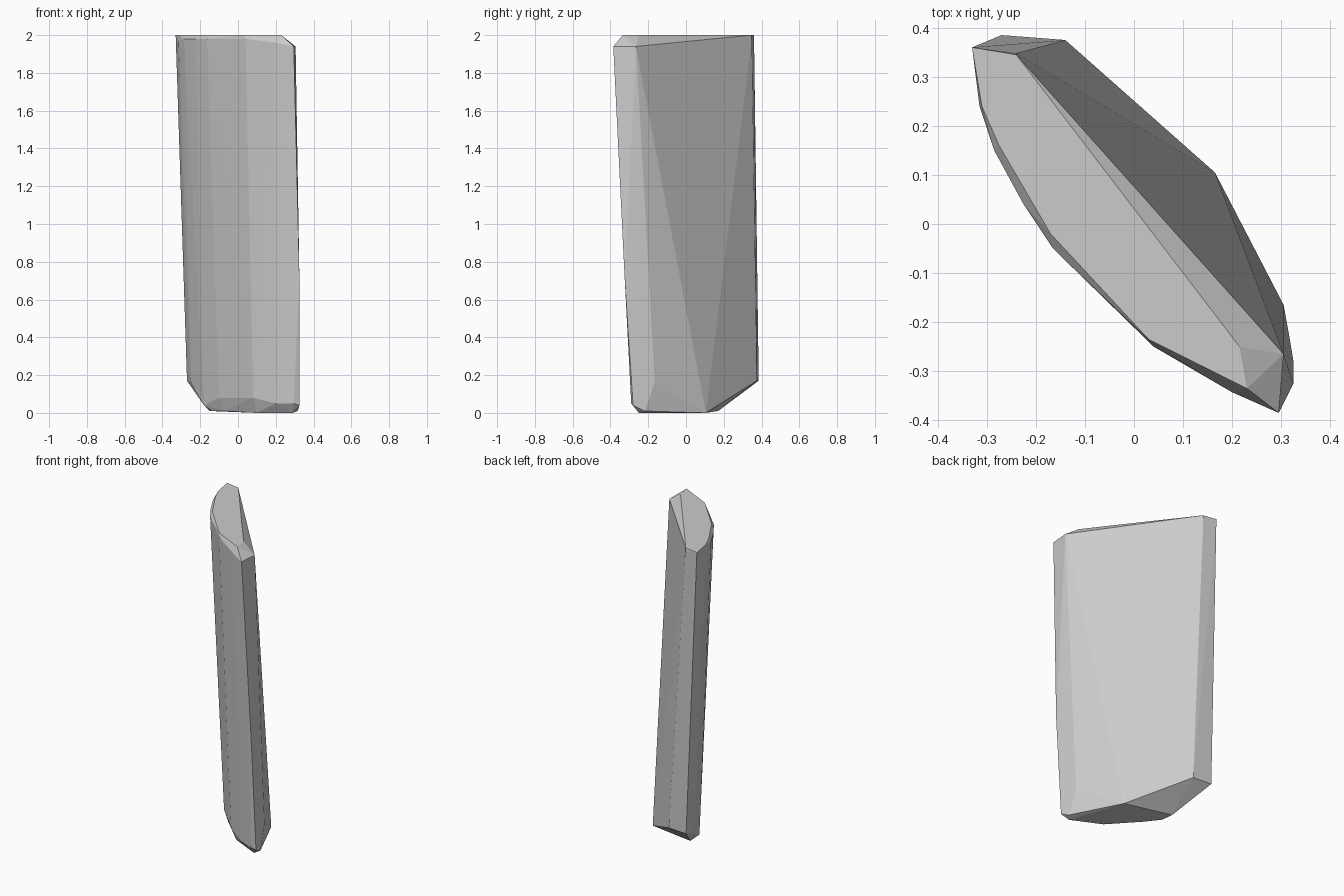
import bpy, bmesh

if "Cube" in bpy.data.objects:
    bpy.data.objects.remove(bpy.data.objects["Cube"])

# Cross-section outlines of the leaning slab, from top to bottom
crown = [(-.33, .36, 2), (-.31, .24, 2), (-.275, .16, 2), (-.17, -.02, 2),
         (.03, -.235, 2), (.23, -.335, 2), (.215, -.25, 2), (-.24, .345, 2)]
shoulder = [(-.315, .24, 1.97), (-.285, .15, 1.98), (-.225, .04, 1.98),
            (-.165, -.05, 1.98), (.04, -.25, 1.98), (.2, -.343, 1.96),
            (.295, -.385, 1.94), (.305, -.265, 1.94), (-.24, .348, 1.98)]
waist = [(.325, -.325, .72)]
lower_rim = [(-.27, .385, .17), (-.14, .375, .17), (.305, -.165, .16),
             (.325, -.28, .04), (.295, -.29, .05), (.2, -.25, .05),
             (.08, -.185, .08), (-.1, .0, .08), (-.18, .12, .04),
             (-.25, .27, .17)]
foot = [(.165, .105, 0), (-.15, .17, .01), (-.14, .09, .01), (-.07, .0, .01),
        (.1, -.16, 0), (.29, -.25, 0), (.315, -.22, .01)]

# Faceted body wrapped around the outlines
bm = bmesh.new()
for ring in (crown, shoulder, waist, lower_rim, foot):
    for co in ring:
        bm.verts.new(co)
result = bmesh.ops.convex_hull(bm, input=bm.verts[:])
loose = {g for g in result["geom_interior"] + result["geom_unused"]
         if isinstance(g, bmesh.types.BMVert)}
bmesh.ops.delete(bm, geom=list(loose), context='VERTS')
bmesh.ops.dissolve_limit(bm, angle_limit=.01, verts=bm.verts[:], edges=bm.edges[:])
bmesh.ops.recalc_face_normals(bm, faces=bm.faces[:])

mesh = bpy.data.meshes.new("stone_slab")
bm.to_mesh(mesh)
bm.free()
slab = bpy.data.objects.new("stone_slab", mesh)
bpy.context.collection.objects.link(slab)
